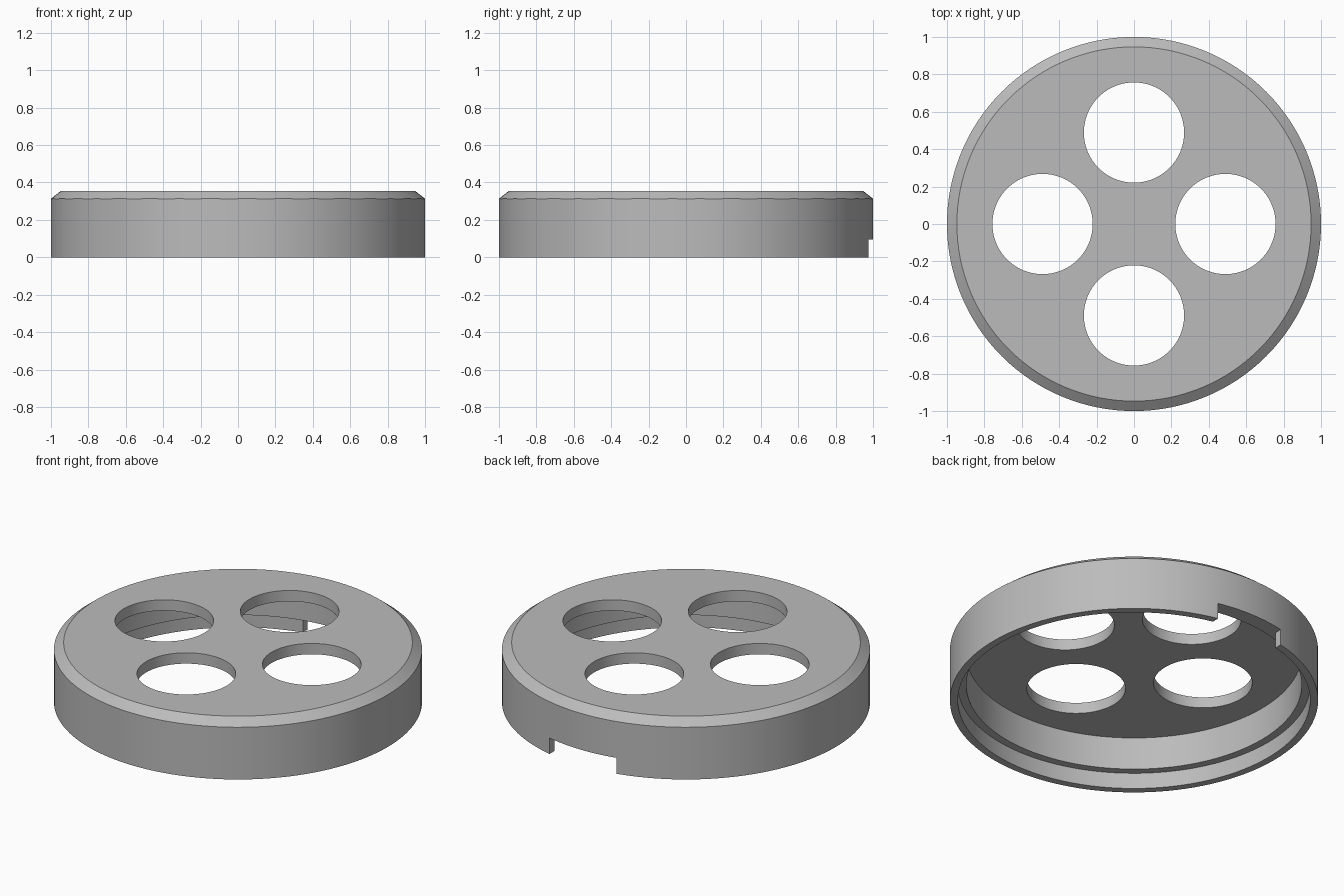
import bpy, bmesh, math
from mathutils import Matrix, Vector

cube = bpy.data.objects.get("Cube")
if cube:
    bpy.data.objects.remove(cube, do_unlink=True)

SEGMENTS = 128
HEIGHT, CEILING, STEP = 0.355, 0.29, 0.095
HOLE_RADIUS, HOLE_OFFSET = 0.268, 0.489

grey = bpy.data.materials.new("light grey")
grey.use_nodes = True
colour = (0.5, 0.5, 0.5, 1)
grey.diffuse_color = colour
grey.node_tree.nodes["Principled BSDF"].inputs["Base Color"].default_value = colour


def add_object(name, bm):
    bmesh.ops.recalc_face_normals(bm, faces=bm.faces)
    mesh = bpy.data.meshes.new(name)
    bm.to_mesh(mesh)
    bm.free()
    mesh.materials.append(grey)
    obj = bpy.data.objects.new(name, mesh)
    bpy.context.collection.objects.link(obj)
    return obj


# Round lid: chamfered top, hollow underside and stepped thin rim
profile = [(0, HEIGHT), (0.947, HEIGHT), (1, 0.313), (1, 0), (0.957, 0),
           (0.957, STEP), (0.911, STEP), (0.911, CEILING), (0, CEILING)]
bm = bmesh.new()
verts = [bm.verts.new((r, 0, z)) for r, z in profile]
edges = [bm.edges.new(pair) for pair in zip(verts, verts[1:])]
bmesh.ops.spin(bm, geom=verts + edges, cent=(0, 0, 0), axis=(0, 0, 1),
               angle=math.tau, steps=SEGMENTS, use_merge=True)
bmesh.ops.remove_doubles(bm, verts=bm.verts, dist=0.0001)
lid = add_object("lid", bm)

# Cutter for the four round holes
bm = bmesh.new()
for i in range(4):
    spot = Matrix.Rotation(i * math.pi / 2, 4, "Z") @ Vector((HOLE_OFFSET, 0, HEIGHT))
    bmesh.ops.create_cone(bm, cap_ends=True, segments=96, radius1=HOLE_RADIUS,
                          radius2=HOLE_RADIUS, depth=0.4, matrix=Matrix.Translation(spot))
holes = add_object("hole_cutter", bm)

# Cutter for the notch in the back of the rim
bm = bmesh.new()
size = Matrix.Diagonal((0.444, 0.3, 2 * STEP, 1))
bmesh.ops.create_cube(bm, size=1, matrix=Matrix.Translation((0, 1, 0)) @ size)
notch = add_object("notch_cutter", bm)

bpy.ops.object.select_all(action="DESELECT")
lid.select_set(True)
bpy.context.view_layer.objects.active = lid
for cutter in (holes, notch):
    cutter.hide_render = True
    cut = lid.modifiers.new(cutter.name, "BOOLEAN")
    cut.operation = "DIFFERENCE"
    cut.solver = "EXACT"
    cut.object = cutter
    bpy.ops.object.modifier_apply(modifier=cut.name)
    bpy.data.objects.remove(cutter, do_unlink=True)

bpy.ops.object.shade_smooth_by_angle(angle=math.radians(30))
